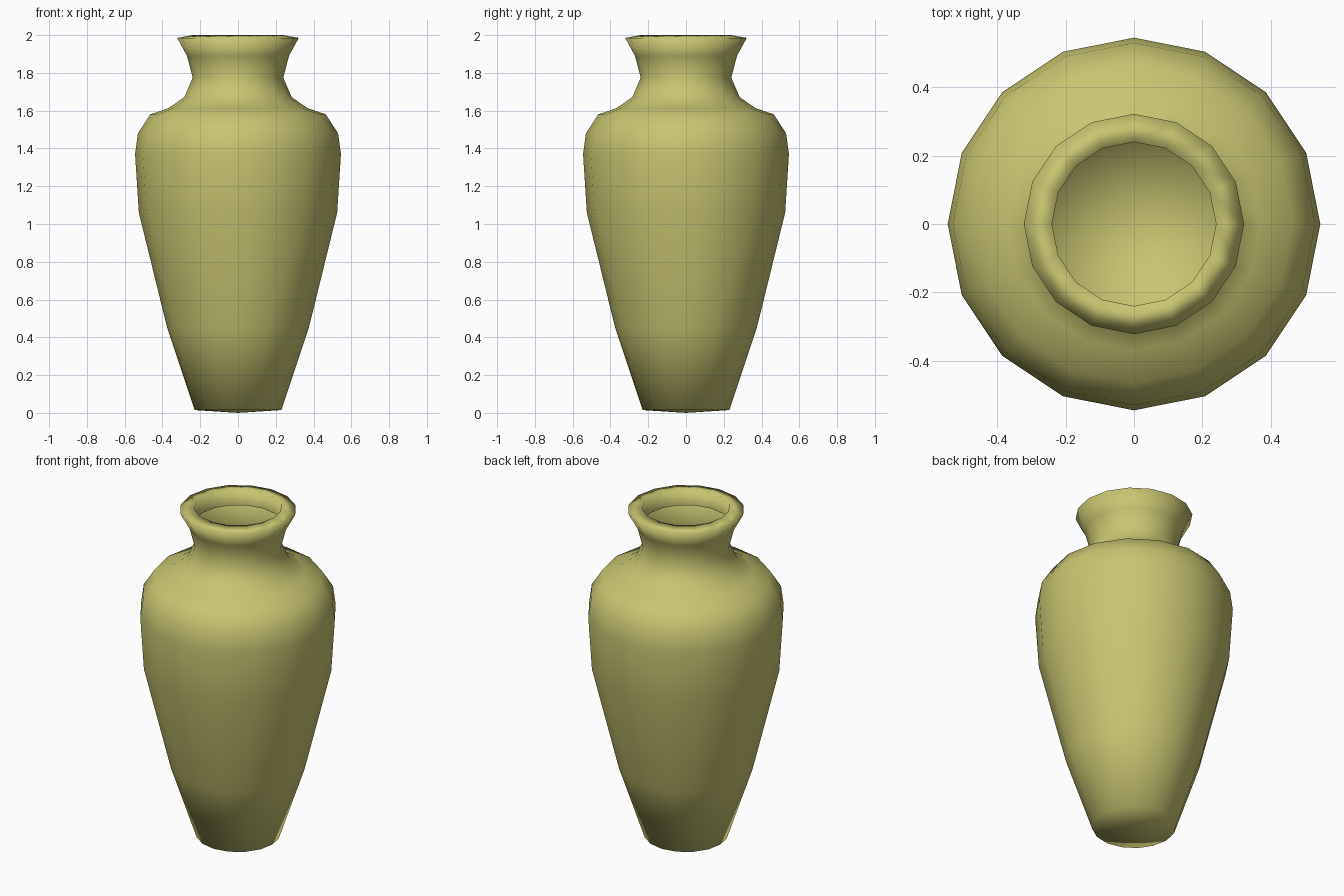
import bpy, bmesh, math

if "Cube" in bpy.data.objects:
    bpy.data.objects.remove(bpy.data.objects["Cube"])

SIDES = 16

# Half profile (radius, height): base, body, shoulder, neck, rim, folded-in lip
profile = [
    (0.23, 0.015), (0.375, 0.45), (0.525, 1.06), (0.545, 1.37),
    (0.53, 1.48), (0.465, 1.58), (0.37, 1.613), (0.285, 1.67),
    (0.24, 1.775), (0.27, 1.89), (0.322, 1.985), (0.24, 2.0), (0.24, 1.9),
]

glaze = bpy.data.materials.new("olive_yellow_glaze")
glaze.diffuse_color = (0.58, 0.56, 0.165, 1.0)
glaze.use_nodes = True
glaze.node_tree.nodes["Principled BSDF"].inputs["Base Color"].default_value = glaze.diffuse_color

bm = bmesh.new()

# One ring of vertices per profile point
rings = []
for r, z in profile:
    rings.append([bm.verts.new((r * math.cos(2 * math.pi * i / SIDES),
                                r * math.sin(2 * math.pi * i / SIDES), z))
                  for i in range(SIDES)])

# Thin wall
for low, high in zip(rings, rings[1:]):
    for i in range(SIDES):
        j = (i + 1) % SIDES
        bm.faces.new((low[i], low[j], high[j], high[i]))

# Slightly domed base
centre = bm.verts.new((0, 0, 0))
for i in range(SIDES):
    bm.faces.new((centre, rings[0][(i + 1) % SIDES], rings[0][i]))

for f in bm.faces:
    f.smooth = True

mesh = bpy.data.meshes.new("vase")
bm.to_mesh(mesh)
bm.free()
mesh.materials.append(glaze)
vase = bpy.data.objects.new("vase", mesh)
bpy.context.collection.objects.link(vase)
